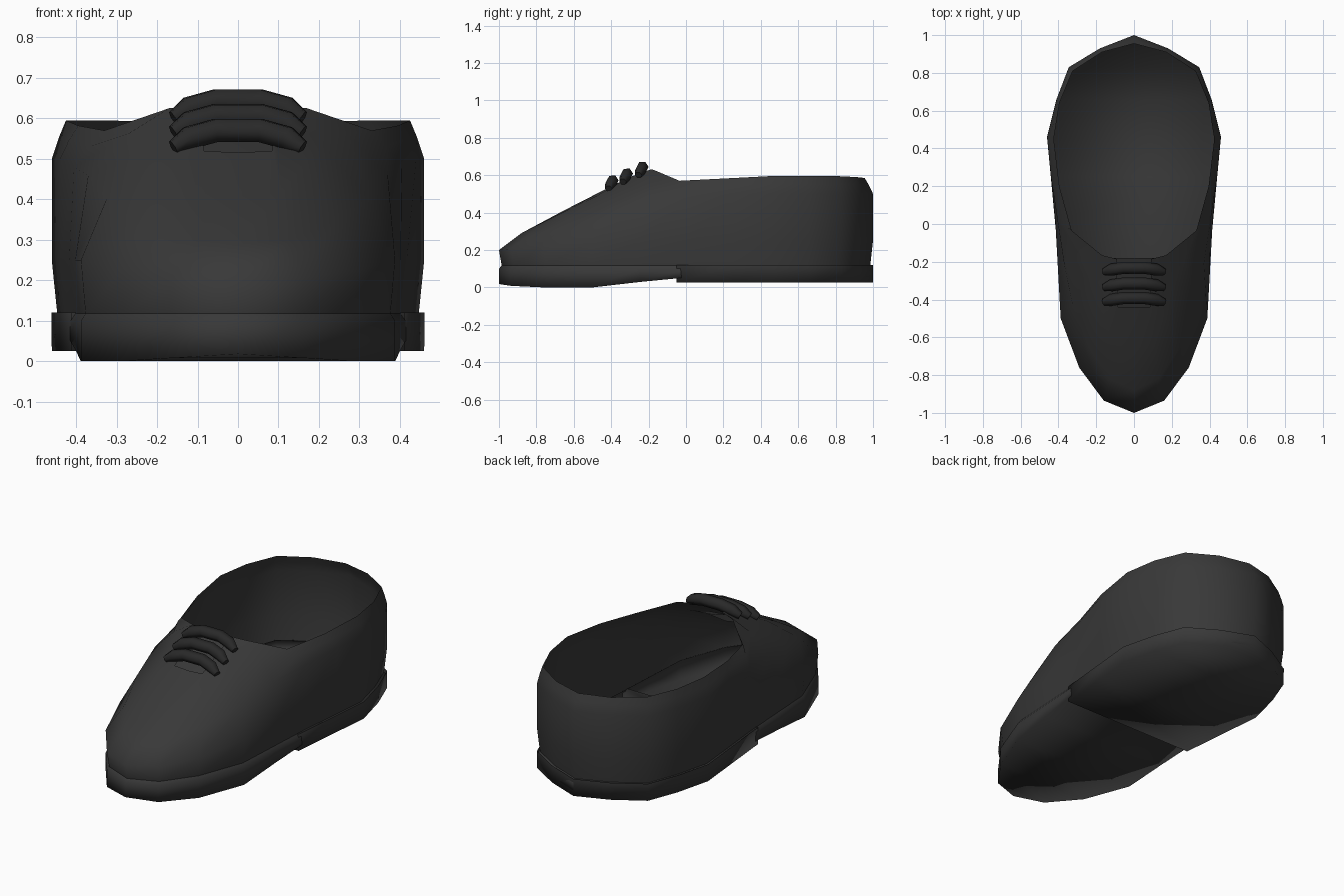
import bpy, bmesh
from mathutils import Vector

if "Cube" in bpy.data.objects:
    bpy.data.objects.remove(bpy.data.objects["Cube"])

# Half outlines, running from toe centre round the +x side to heel centre
OUT = [(0, -1), (.16, -.935), (.29, -.76), (.388, -.5), (.402, -.25), (.417, .02),
       (.44, .25), (.46, .46), (.41, .66), (.345, .83), (.18, .93), (0, 1)]
RIM = [(0, -.44, .515), (.085, -.44, .52), (.09, -.30, .59), (.09, -.185, .632),
       (.17, -.165, .625), (.33, -.035, .57), (.395, .2, .582), (.425, .45, .595),
       (.395, .64, .595), (.325, .81, .595), (.17, .91, .59), (0, .955, .585)]
SHOULDER = [(0, -.88, .29), (.13, -.82, .30), (.24, -.66, .345), (.325, -.43, .40),
            (.37, -.21, .46), (.405, .02, .48)] + [(x, y, .5) for x, y in OUT[6:]]


def material(name, g):
    m = bpy.data.materials.new(name)
    m.diffuse_color = (g, g, g, 1)
    m.use_nodes = True
    m.node_tree.nodes["Principled BSDF"].inputs["Base Color"].default_value = m.diffuse_color
    return m


LEATHER = material("dark_leather", .04)
LACE = material("dark_lace", .022)


def finish(ob, mat, angle):
    ob.data.materials.append(mat)
    bpy.ops.object.select_all(action='DESELECT')
    ob.select_set(True)
    bpy.context.view_layer.objects.active = ob
    bpy.ops.object.shade_smooth_by_angle(angle=angle)
    return ob


def loft(name, halves, bottom=False, angle=3.1):
    """Mirror half rings into closed loops, skin them, optionally cap the base."""
    bm = bmesh.new()
    rings = []
    for h in halves:
        pts = list(h) + [(-x, y, z) for x, y, z in h[-2:0:-1]]
        rings.append([bm.verts.new(p) for p in pts])
    n = len(rings[0])
    for a, b in zip(rings, rings[1:]):
        for i in range(n):
            j = (i + 1) % n
            bm.faces.new((a[i], a[j], b[j], b[i]))
    if bottom:
        for i in range(n // 2):
            ids = list(dict.fromkeys((i, i + 1, n - i - 1, (n - i) % n)))
            bm.faces.new([rings[0][k] for k in ids][::-1])
    me = bpy.data.meshes.new(name)
    bm.to_mesh(me)
    bm.free()
    ob = bpy.data.objects.new(name, me)
    bpy.context.collection.objects.link(ob)
    return finish(ob, LEATHER, angle)


def inset(pts, z, s=.97):
    return [(x * s, y * (s + 1) / 2, z) for x, y in pts]


def sole_z(y):
    """Underside: toe spring, flat ball, rising to the waist."""
    if y < -.9:
        return .003 + (-.9 - y) * .15
    return 0 if y < -.5 else min(.055, (y + .5) * .115)


# Upper: from welt to opening rim, including the lacing slot
side = [(x, y, .20 + .05 * min(1, (y + 1) * 2)) for x, y in OUT]
instep = []
for i, (s, r) in enumerate(zip(SHOULDER, RIM)):
    p = (Vector(s) + Vector(r)) / 2
    p.z += .02 if 1 < i < 5 else .005
    instep.append(tuple(p))
loft("upper", [inset(OUT, .115), side, SHOULDER, instep, RIM])

# Open-topped sole (its base is the inner floor) and the heel under it
loft("sole", [[(x, y, sole_z(y)) for x, y in OUT],
              [(x, y, .10) for x, y in OUT], inset(OUT, .118)], True)
heel = [(0, -.05), (.412, -.05)] + OUT[6:]
loft("heel", [[(x, y, .025) for x, y in heel],
              [(x * 1.001, y, .12) for x, y in heel]], True)

# Tongue under the lacing slot
path = [(-.46, .475), (-.38, .515), (-.28, .555), (-.18, .60)]
verts = [(x, y, z - abs(x) * .1) for y, z in path for x in (-.12, 0, .12)]
faces = [(r * 3 + c, r * 3 + c + 1, r * 3 + c + 4, r * 3 + c + 3)
         for r in range(3) for c in range(2)]
me = bpy.data.meshes.new("tongue")
me.from_pydata(verts, [], faces)
tongue = bpy.data.objects.new("tongue", me)
bpy.context.collection.objects.link(tongue)
finish(tongue, LEATHER, 1.0)

# Three lace bars arching over the slot, tapering at the ends
BAR = [(-.16, -.022, -.042, .6), (-.12, -.01, -.018, 1), (-.055, 0, 0, 1)]
BAR += [(-x, y, z, r) for x, y, z, r in BAR[::-1]]
for k, (y, z) in enumerate(((-.392, .57), (-.315, .607), (-.232, .643))):
    cu = bpy.data.curves.new(f"lace_{k + 1}", 'CURVE')
    cu.dimensions = '3D'
    cu.bevel_depth = .032
    cu.bevel_resolution = 1
    cu.use_fill_caps = True
    sp = cu.splines.new('POLY')
    sp.points.add(len(BAR) - 1)
    for p, (dx, dy, dz, r) in zip(sp.points, BAR):
        p.co = (dx, y + dy, z + dz, 1)
        p.radius = r
    sp.use_smooth = True
    ob = bpy.data.objects.new(cu.name, cu)
    bpy.context.collection.objects.link(ob)
    cu.materials.append(LACE)
